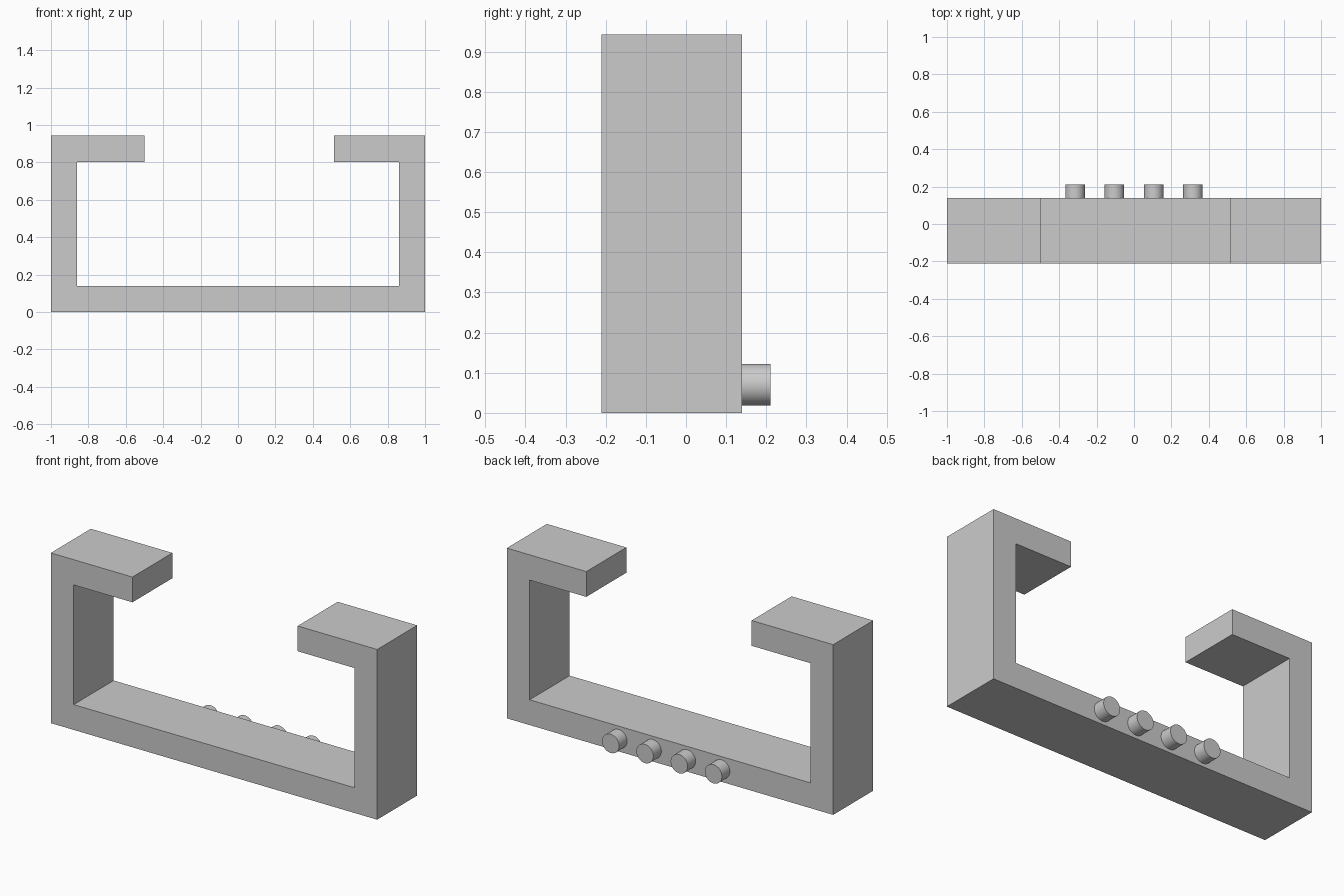
import bpy
import bmesh
import math

cube = bpy.data.objects.get("Cube")
if cube:
    bpy.data.objects.remove(cube, do_unlink=True)

grey = bpy.data.materials.new("light_grey")
grey.use_nodes = True
grey.diffuse_color = (0.6, 0.6, 0.6, 1)
grey.node_tree.nodes["Principled BSDF"].inputs["Base Color"].default_value = grey.diffuse_color

FRONT, BACK = -0.21, 0.14    # depth range of the frame
WALL, HEIGHT = 0.14, 0.943   # frame thickness and height

# Open frame: C-shaped profile extruded from front to back
profile = [(-1, 0), (1, 0), (1, HEIGHT), (0.513, HEIGHT), (0.513, HEIGHT - WALL),
           (1 - WALL, HEIGHT - WALL), (1 - WALL, WALL), (WALL - 1, WALL),
           (WALL - 1, HEIGHT - WALL), (-0.5, HEIGHT - WALL), (-0.5, HEIGHT), (-1, HEIGHT)]
bm = bmesh.new()
face = bm.faces.new([bm.verts.new((x, FRONT, z)) for x, z in profile])
extruded = bmesh.ops.extrude_face_region(bm, geom=[face])["geom"]
bmesh.ops.translate(bm, vec=(0, BACK - FRONT, 0),
                    verts=[v for v in extruded if isinstance(v, bmesh.types.BMVert)])
bmesh.ops.recalc_face_normals(bm, faces=bm.faces)
mesh = bpy.data.meshes.new("frame")
bm.to_mesh(mesh)
bm.free()
frame = bpy.data.objects.new("frame", mesh)
bpy.context.collection.objects.link(frame)
mesh.materials.append(grey)

# Row of round pegs on the back of the base
PEG_LENGTH = 0.07
for i in range(4):
    bpy.ops.mesh.primitive_cylinder_add(
        vertices=48, radius=0.052, depth=PEG_LENGTH,
        location=((i - 1.5) * 0.21, BACK + PEG_LENGTH / 2, WALL / 2),
        rotation=(math.pi / 2, 0, 0))
    peg = bpy.context.object
    peg.name = f"peg_{i + 1}"
    peg.data.materials.append(grey)
    bpy.ops.object.shade_smooth_by_angle(angle=math.radians(30))
